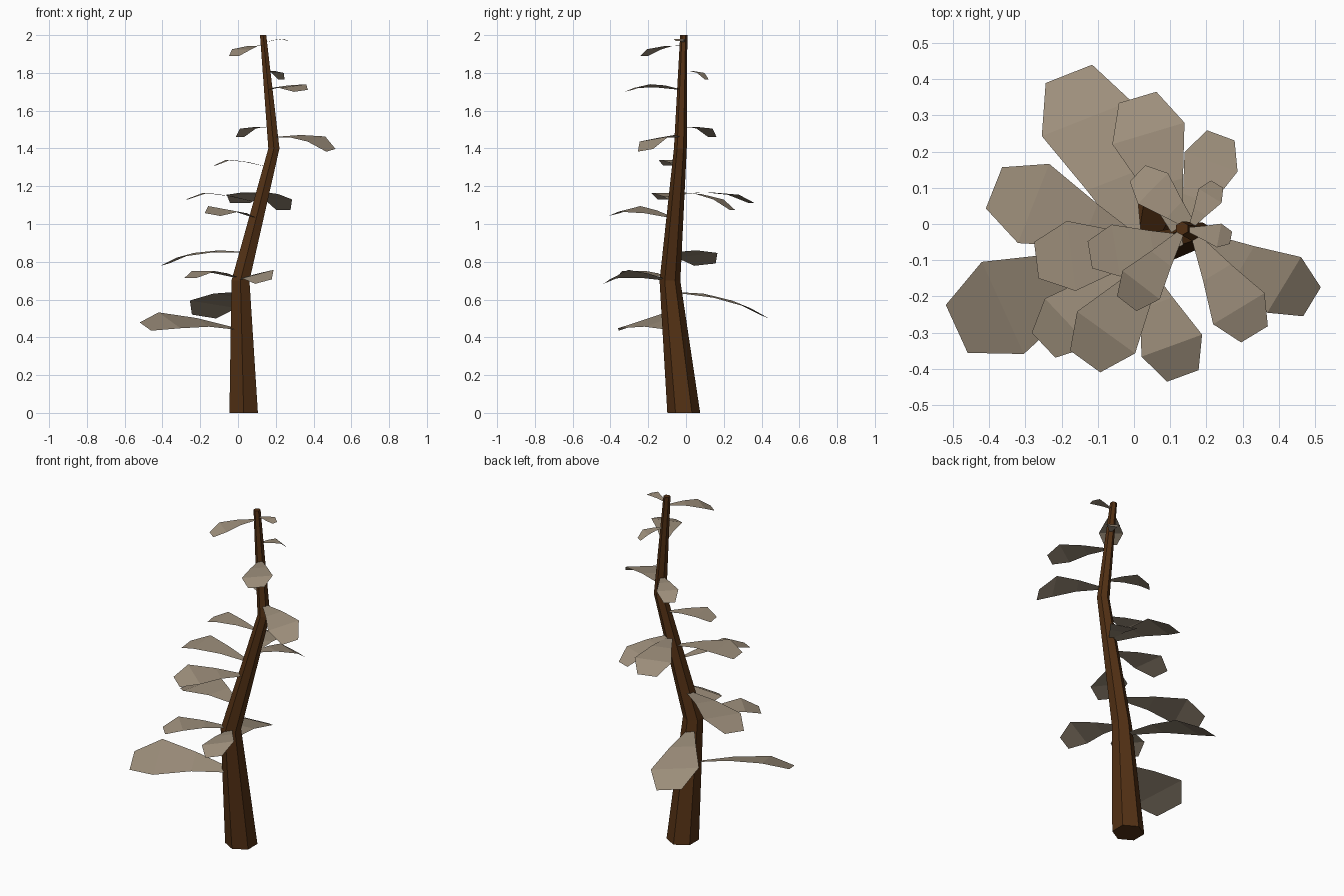
import bpy, bmesh
from math import cos, sin, pi
from mathutils import Vector

cube = bpy.data.objects.get("Cube")
if cube:
    bpy.data.objects.remove(cube)


def make_material(name, colour):
    mat = bpy.data.materials.new(name)
    mat.use_nodes = True
    mat.diffuse_color = (*colour, 1)
    shader = next(n for n in mat.node_tree.nodes if n.type == "BSDF_PRINCIPLED")
    shader.inputs["Base Color"].default_value = (*colour, 1)
    shader.inputs["Roughness"].default_value = 0.9
    return mat


bark = make_material("dark bark brown", (0.085, 0.03, 0.007))
foliage = make_material("dry leaf taupe", (0.34, 0.275, 0.2))


def add_object(name, bm, mat):
    mesh = bpy.data.meshes.new(name)
    bm.to_mesh(mesh)
    bm.free()
    mesh.materials.append(mat)
    obj = bpy.data.objects.new(name, mesh)
    bpy.context.collection.objects.link(obj)
    return obj


# Bent six-sided trunk: centre and radius of each ring
TRUNK = [
    (Vector((0.03, -0.012, 0)), 0.087),
    (Vector((0.013, -0.085, 0.7)), 0.055),
    (Vector((0.19, -0.03, 1.4)), 0.034),
    (Vector((0.133, -0.012, 2)), 0.019),
]
SIDES = 6


def build_trunk():
    bm = bmesh.new()
    rings = []
    for centre, radius in TRUNK:
        angles = [pi / 2 + 2 * pi * i / SIDES for i in range(SIDES)]
        rings.append([bm.verts.new(centre + Vector((cos(a), sin(a), 0)) * radius)
                      for a in angles])
    for low, high in zip(rings, rings[1:]):
        for i in range(SIDES):
            j = (i + 1) % SIDES
            bm.faces.new((low[i], low[j], high[j], high[i]))
    bm.faces.new(rings[0][::-1])
    bm.faces.new(rings[-1])
    add_object("trunk", bm, bark)


def trunk_centre(z):
    for (low, _), (high, _) in zip(TRUNK, TRUNK[1:]):
        if z <= high.z:
            return low.lerp(high, (z - low.z) / (high.z - low.z))
    return TRUNK[-1][0].copy()


# Drooping leaf: narrow stem, broad shoulder, blunt tip
def build_leaf(name, base_z, tip_x, tip_y, shoulder_z, tip_z, roll):
    base = trunk_centre(base_z)
    reach = Vector((tip_x - base.x, tip_y - base.y, 0))
    length = reach.length
    side = Vector((-reach.y, reach.x, 0)) / length
    mid_z = (base_z + shoulder_z) / 2 + 0.025 * length
    rows = [(0, 0.04, base_z), (0.4, 0.27, mid_z),
            (0.75, 0.5, shoulder_z), (1, 0.26, tip_z)]
    bm = bmesh.new()
    previous = None
    for t, width, z in rows:
        middle = base + reach * t
        middle.z = z
        half = (side + Vector((0, 0, roll))) * (width * length / 2)
        row = [bm.verts.new(middle - half), bm.verts.new(middle + half)]
        if previous:
            bm.faces.new((previous[0], row[0], row[1], previous[1]))
        previous = row
    add_object(name, bm, foliage)


build_trunk()

# Leaves from bottom to top: base height, tip x, tip y, shoulder height, tip height, roll
LEAVES = [
    (0.44, -0.49, -0.29, 0.49, 0.457, -0.3),
    (0.64, -0.18, 0.415, 0.575, 0.51, 0.15),
    (0.7, 0.135, -0.42, 0.735, 0.695, 0.25),
    (0.71, -0.25, -0.335, 0.75, 0.715, 0),
    (0.85, -0.387, 0.1, 0.835, 0.785, -0.1),
    (1.03, -0.135, -0.38, 1.08, 1.05, -0.15),
    (1.11, -0.27, -0.1, 1.165, 1.13, 0),
    (1.16, 0.01, 0.35, 1.155, 1.11, 0),
    (1.17, 0.24, 0.245, 1.13, 1.075, 0),
    (1.3, -0.122, -0.085, 1.34, 1.31, 0),
    (1.46, 0.492, -0.215, 1.45, 1.39, 0.15),
    (1.51, 0.01, 0.14, 1.505, 1.46, 0),
    (1.71, 0.333, -0.305, 1.73, 1.705, 0.12),
    (1.81, 0.23, 0.11, 1.8, 1.765, 0),
    (1.945, -0.02, -0.22, 1.925, 1.89, 0),
    (1.96, 0.268, -0.038, 1.98, 1.968, 0),
]
for number, spec in enumerate(LEAVES, 1):
    build_leaf(f"leaf_{number}", *spec)
